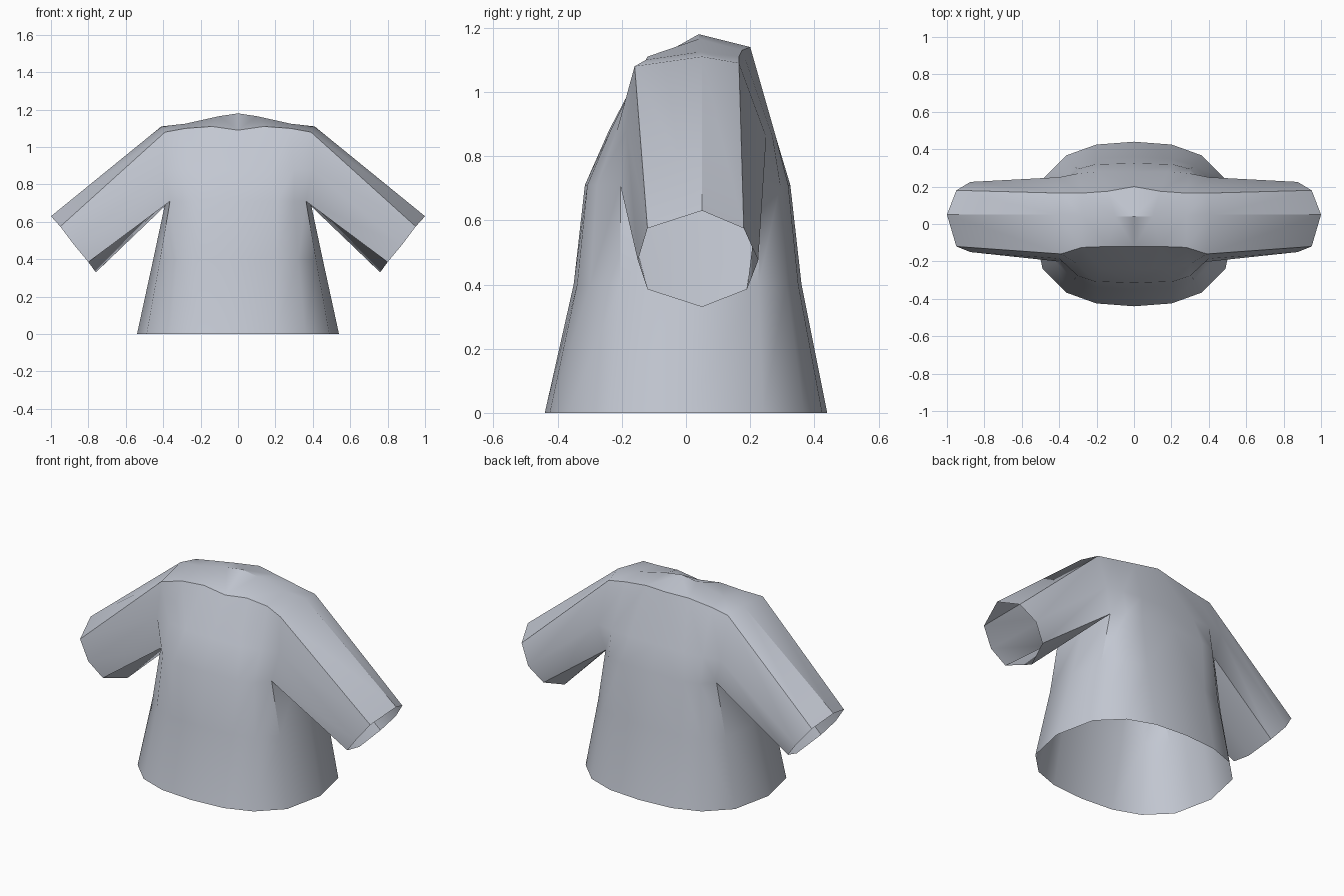
import bpy
import bmesh
from math import sin, cos, radians

default_cube = bpy.data.objects.get("Cube")
if default_cube:
    bpy.data.objects.remove(default_cube, do_unlink=True)

# Fabric material
fabric = bpy.data.materials.new("pale_grey_fabric")
fabric.use_nodes = True
fabric_colour = (0.55, 0.58, 0.65, 1)
fabric.diffuse_color = fabric_colour
fabric.node_tree.nodes["Principled BSDF"].inputs["Base Color"].default_value = fabric_colour

bm = bmesh.new()
COLUMN_ANGLES = [radians(a) for a in (0, 17, 37, 62, 90)]


def add_row(points):
    return [bm.verts.new(p) for p in points]


def bridge(row_a, row_b, closed=False):
    """Join two rows of equal length with quads."""
    count = len(row_a)
    for i in range(count if closed else count - 1):
        j = (i + 1) % count
        bm.faces.new((row_a[i], row_a[j], row_b[j], row_b[i]))


def torso_ring(z, width, front, back, power, centre):
    """Left half of a rounded-box outline, from centre front to centre back."""
    def corner(angle, reach):
        x = width * max(sin(angle), 0) ** (2 / power)
        y = centre + reach * max(cos(angle), 0) ** (2 / power)
        return (x, y, z)
    front_half = [corner(a, -front - centre) for a in COLUMN_ANGLES]
    back_half = [corner(a, back - centre) for a in reversed(COLUMN_ANGLES[:-1])]
    return add_row(front_half + back_half)


# Flared torso from hem to armpits
hem = torso_ring(z=0, width=0.54, front=0.44, back=0.44, power=2.5, centre=0)
waist = torso_ring(z=0.4, width=0.453, front=0.35, back=0.36, power=3, centre=0.02)
armpit = torso_ring(z=0.71, width=0.387, front=0.315, back=0.325, power=4, centre=0.035)
bridge(hem, waist)
bridge(waist, armpit)

# Chest, yoke and shoulder ridge, running from the front over to the back
chest_front = add_row([(0, -.24, .88), (.18, -.235, .88), (.3, -.215, .88), (.4, -.185, .88)])
yoke_front = add_row([(0, -.12, 1.09), (.14, -.12, 1.11), (.28, -.125, 1.1), (.39, -.16, 1.08)])
ridge = add_row([(0, .04, 1.18), (.1, .04, 1.165), (.28, .045, 1.125), (.41, .05, 1.11)])
yoke_back = add_row([(0, .2, 1.14), (.14, .175, 1.13), (.28, .165, 1.11), (.39, .165, 1.09)])
chest_back = add_row([(0, .28, .86), (.18, .28, .86), (.3, .27, .86), (.4, .25, .86)])

over_shoulder = [armpit[:4], chest_front, yoke_front, ridge,
                 yoke_back, chest_back, armpit[:4:-1]]
for lower, upper in zip(over_shoulder, over_shoulder[1:]):
    bridge(lower, upper)

# Sleeve, from the armhole loop to an open slanted cuff
armhole = [row[-1] for row in over_shoulder] + [armpit[4]]
cuff = add_row([
    (.8, -.12, .385), (.875, -.15, .475), (.95, -.12, .575), (1, .05, .63),
    (.95, .18, .575), (.875, .225, .475), (.8, .19, .385), (.76, .05, .33),
])
bridge(armhole, cuff, closed=True)

bmesh.ops.recalc_face_normals(bm, faces=bm.faces)
top_face = max(bm.faces, key=lambda f: f.calc_center_median().z)
if top_face.normal.z < 0:
    bmesh.ops.reverse_faces(bm, faces=bm.faces)

mesh = bpy.data.meshes.new("shirt")
bm.to_mesh(mesh)
bm.free()
mesh.materials.append(fabric)
shirt = bpy.data.objects.new("shirt", mesh)
bpy.context.collection.objects.link(shirt)

# Smooth cloth with crisp folds, mirrored to the right side
bpy.ops.object.select_all(action="DESELECT")
shirt.select_set(True)
bpy.context.view_layer.objects.active = shirt
bpy.ops.object.shade_smooth_by_angle(angle=radians(35))
mirror = shirt.modifiers.new("mirror_right_side", "MIRROR")
mirror.use_clip = True
